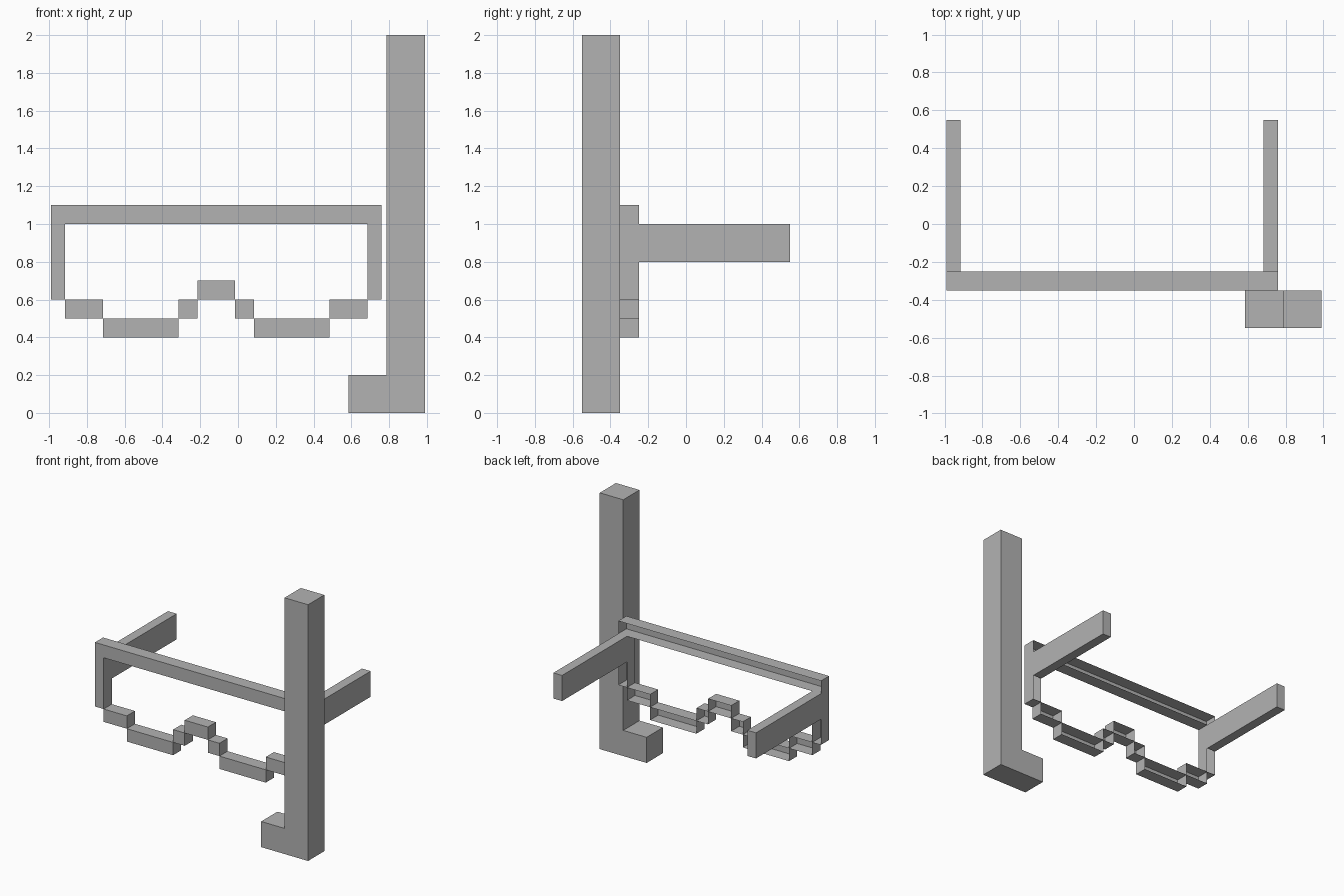
import bpy
import bmesh

cube = bpy.data.objects.get("Cube")
if cube:
    bpy.data.objects.remove(cube, do_unlink=True)

grey = bpy.data.materials.new("plain grey")
grey.use_nodes = True
grey.diffuse_color = (0.45, 0.45, 0.45, 1)
grey.node_tree.nodes["Principled BSDF"].inputs["Base Color"].default_value = (0.45, 0.45, 0.45, 1)


def finish(name, bm):
    mesh = bpy.data.meshes.new(name)
    bm.to_mesh(mesh)
    bm.free()
    mesh.materials.append(grey)
    obj = bpy.data.objects.new(name, mesh)
    bpy.context.collection.objects.link(obj)
    return obj


def box(name, x, y, z, open_back=False):
    """Box between pairs of limits, optionally a shell open to the rear."""
    bm = bmesh.new()
    bmesh.ops.create_cube(bm, size=1)
    for v in bm.verts:
        v.co = [r[0] if c < 0 else r[1] for c, r in zip(v.co, (x, y, z))]
    if open_back:
        bm.normal_update()
        rear = [f for f in bm.faces if f.normal.y > 0.9]
        bmesh.ops.delete(bm, geom=rear, context='FACES_ONLY')
    return finish(name, bm)


MID = -0.115            # centre line of the frame
RIM_Y = (-0.35, -0.25)  # depth of the hollow rim

# Rim: brow bar and nose bridge, open at the back
box("brow_bar", (MID - 0.875, MID + 0.875), RIM_Y, (1.0, 1.1), True)
box("nose_bridge", (MID - 0.1, MID + 0.1), RIM_Y, (0.6, 0.7), True)

# Paired parts on both sides of the centre line
for side, s in (("left", 1), ("right", -1)):
    def span(a, b):
        return sorted((MID + s * a, MID + s * b))

    box(side + "_inner_rim_step", span(0.1, 0.2), RIM_Y, (0.5, 0.6), True)
    box(side + "_lower_rim", span(0.2, 0.6), RIM_Y, (0.4, 0.5), True)
    box(side + "_outer_rim_step", span(0.6, 0.8), RIM_Y, (0.5, 0.6), True)
    box(side + "_rim_post", span(0.8, 0.875), RIM_Y, (0.6, 1.0), True)
    box(side + "_temple_arm", span(0.8, 0.875), (-0.25, 0.55), (0.8, 1.0))

# Tall tube with a foot: an L profile extruded through its depth
profile = [(0.585, 0), (0.99, 0), (0.99, 2), (0.787, 2), (0.787, 0.2), (0.585, 0.2)]
bm = bmesh.new()
face = bm.faces.new([bm.verts.new((x, -0.55, z)) for x, z in profile])
result = bmesh.ops.extrude_face_region(bm, geom=[face])
for v in result["geom"]:
    if isinstance(v, bmesh.types.BMVert):
        v.co.y = -0.35
bmesh.ops.recalc_face_normals(bm, faces=bm.faces)
finish("upright_tube", bm)
